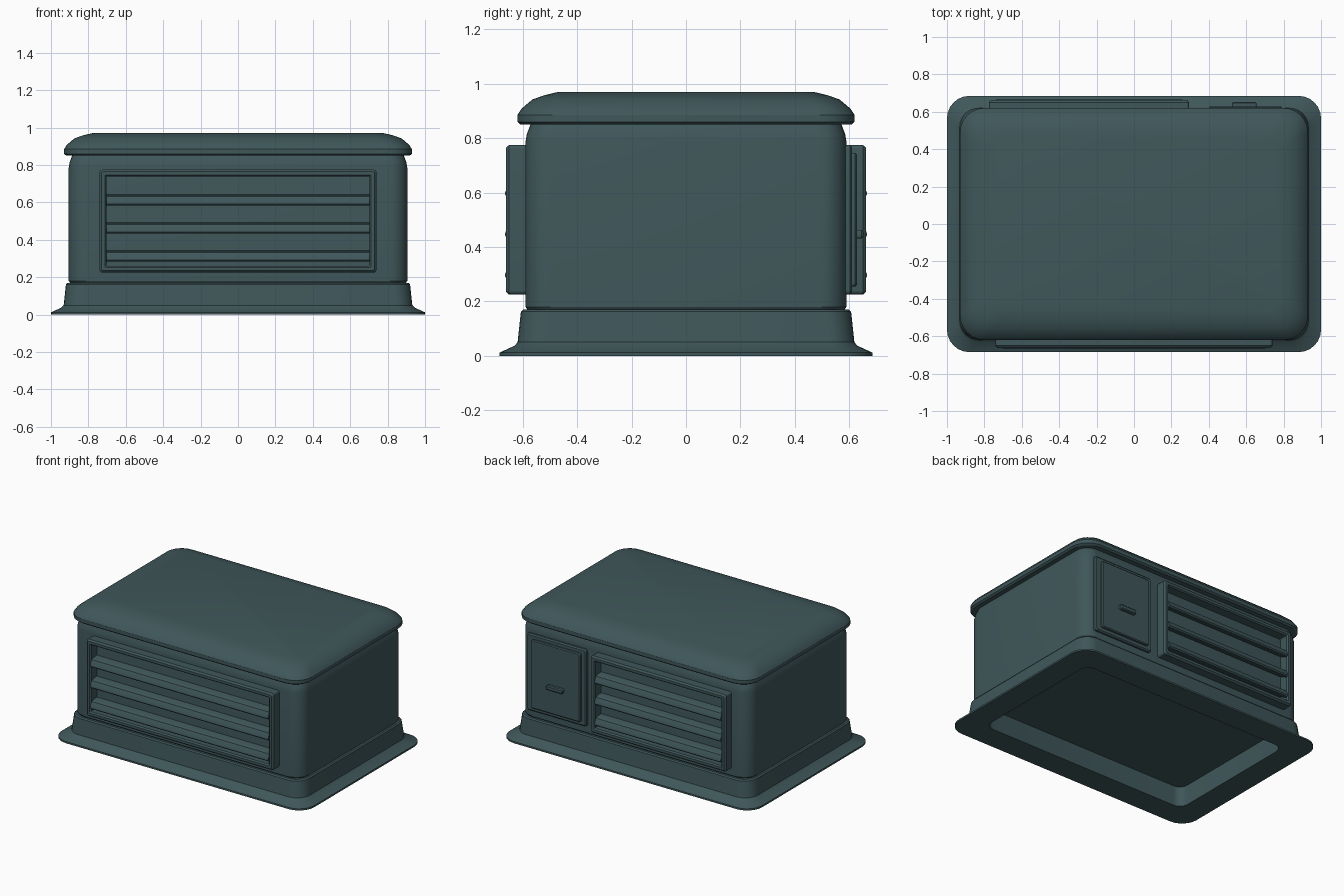
import bpy, bmesh, math

if "Cube" in bpy.data.objects:
    bpy.data.objects.remove(bpy.data.objects["Cube"])

mat = bpy.data.materials.new("dark_teal_metal")
mat.diffuse_color = (0.05, 0.095, 0.102, 1)
mat.use_nodes = True
mat.node_tree.nodes["Principled BSDF"].inputs["Base Color"].default_value = mat.diffuse_color


def finish(bm, name, loc=(0, 0, 0), rot=(0, 0, 0)):
    bmesh.ops.recalc_face_normals(bm, faces=bm.faces)
    me = bpy.data.meshes.new(name)
    bm.to_mesh(me)
    bm.free()
    ob = bpy.data.objects.new(name, me)
    bpy.context.collection.objects.link(ob)
    ob.location, ob.rotation_euler = loc, rot
    me.materials.append(mat)
    bpy.ops.object.select_all(action='DESELECT')
    ob.select_set(True)
    bpy.context.view_layer.objects.active = ob
    bpy.ops.object.shade_smooth_by_angle(angle=math.radians(32))
    return ob


def ring(bm, hx, hy, z, r, seg=6):
    """Rounded rectangle of vertices at height z."""
    vs = []
    for k, (sx, sy) in enumerate(((1, 1), (-1, 1), (-1, -1), (1, -1))):
        for i in range(seg + 1):
            a = math.pi / 2 * (k + i / seg)
            vs.append(bm.verts.new((sx * (hx - r) + r * math.cos(a),
                                    sy * (hy - r) + r * math.sin(a), z)))
    return vs


def loft(name, rings, caps=True, closed=False, loc=(0, 0, 0), rot=(0, 0, 0)):
    bm = bmesh.new()
    rs = [ring(bm, *p) for p in rings]
    n = len(rs[0])
    for a, b in zip(rs, rs[1:] + ([rs[0]] if closed else [])):
        for i in range(n):
            j = (i + 1) % n
            bm.faces.new((a[i], a[j], b[j], b[i]))
    if caps:
        bm.faces.new(rs[0])
        bm.faces.new(rs[-1])
    return finish(bm, name, loc, rot)


# Flared base with a hollow underside
loft("base_skirt", [
    (0.82, 0.505, 0.14, 0.06), (0.825, 0.51, 0.0, 0.065),
    (1.0, 0.685, 0.0, 0.12), (1.0, 0.685, 0.012, 0.12),
    (0.945, 0.63, 0.037, 0.10), (0.932, 0.619, 0.05, 0.10),
    (0.92, 0.607, 0.162, 0.10), (0.912, 0.599, 0.17, 0.10)])

# Cabinet body
loft("cabinet_body", [
    (0.895, 0.58, 0.165, 0.09), (0.905, 0.59, 0.18, 0.095),
    (0.905, 0.59, 0.785, 0.095), (0.9, 0.585, 0.815, 0.095),
    (0.885, 0.57, 0.855, 0.09)])

# Overhanging domed lid
loft("lid", [(w + 0.93, w + 0.62, z, 0.13 + w * 0.3) for w, z in (
    (-0.012, 0.85), (0, 0.86), (0, 0.885), (-0.015, 0.908),
    (-0.055, 0.942), (-0.10, 0.958), (-0.15, 0.97))])


def wall_rot(side):
    """Turn local z outward from the front (-1) or back (1) wall."""
    return (math.pi / 2, 0, 0 if side < 0 else math.pi)


def louvre(prefix, cx, half, side):
    # Raised picture-frame surround
    hz, d = 0.275, 0.085
    rings = [(half, hz, 0, 0.015), (half, hz, d - 0.012, 0.015),
             (half - 0.01, hz - 0.01, d, 0.012),
             (half - 0.028, hz - 0.028, d, 0.008),
             (half - 0.036, hz - 0.036, d - 0.01, 0.006),
             (half - 0.036, hz - 0.036, 0, 0.006)]
    loft(prefix + "_vent_frame", rings, caps=False, closed=True,
         loc=(cx, side * 0.577, 0.5), rot=wall_rot(side))
    # Slanted slats
    profile = ((0.575, 0.034), (0.63, 0.03), (0.648, 0.022), (0.664, -0.006),
               (0.666, -0.018), (0.658, -0.026), (0.645, -0.026), (0.575, 0.008))
    for k, z in enumerate((0.61, 0.46, 0.31)):
        bm = bmesh.new()
        ends = [[bm.verts.new((cx + s * (half - 0.036), side * y, z + dz))
                 for y, dz in profile] for s in (-1, 1)]
        n = len(profile)
        for i in range(n):
            j = (i + 1) % n
            bm.faces.new((ends[0][i], ends[0][j], ends[1][j], ends[1][i]))
        for e in ends:
            bm.faces.new(e)
        finish(bm, f"{prefix}_vent_slat_{k + 1}")


louvre("front", 0.0, 0.74, -1)
louvre("back", -0.24, 0.535, 1)


def plate(name, cx, cz, hx, hz, y0, y1, r, c):
    d = y1 - y0
    loft(name, [(hx, hz, 0, r), (hx, hz, d - c, r), (hx - c, hz - c, d, r - c / 2)],
         loc=(cx, y0, cz), rot=wall_rot(1))


# Access door on the back: surround, door and pull handle
plate("door_surround", 0.6, 0.5, 0.235, 0.275, 0.577, 0.61, 0.015, 0.008)
plate("door_panel", 0.595, 0.5, 0.195, 0.245, 0.6, 0.628, 0.012, 0.006)
plate("door_handle", 0.59, 0.447, 0.065, 0.016, 0.62, 0.652, 0.01, 0.006)
